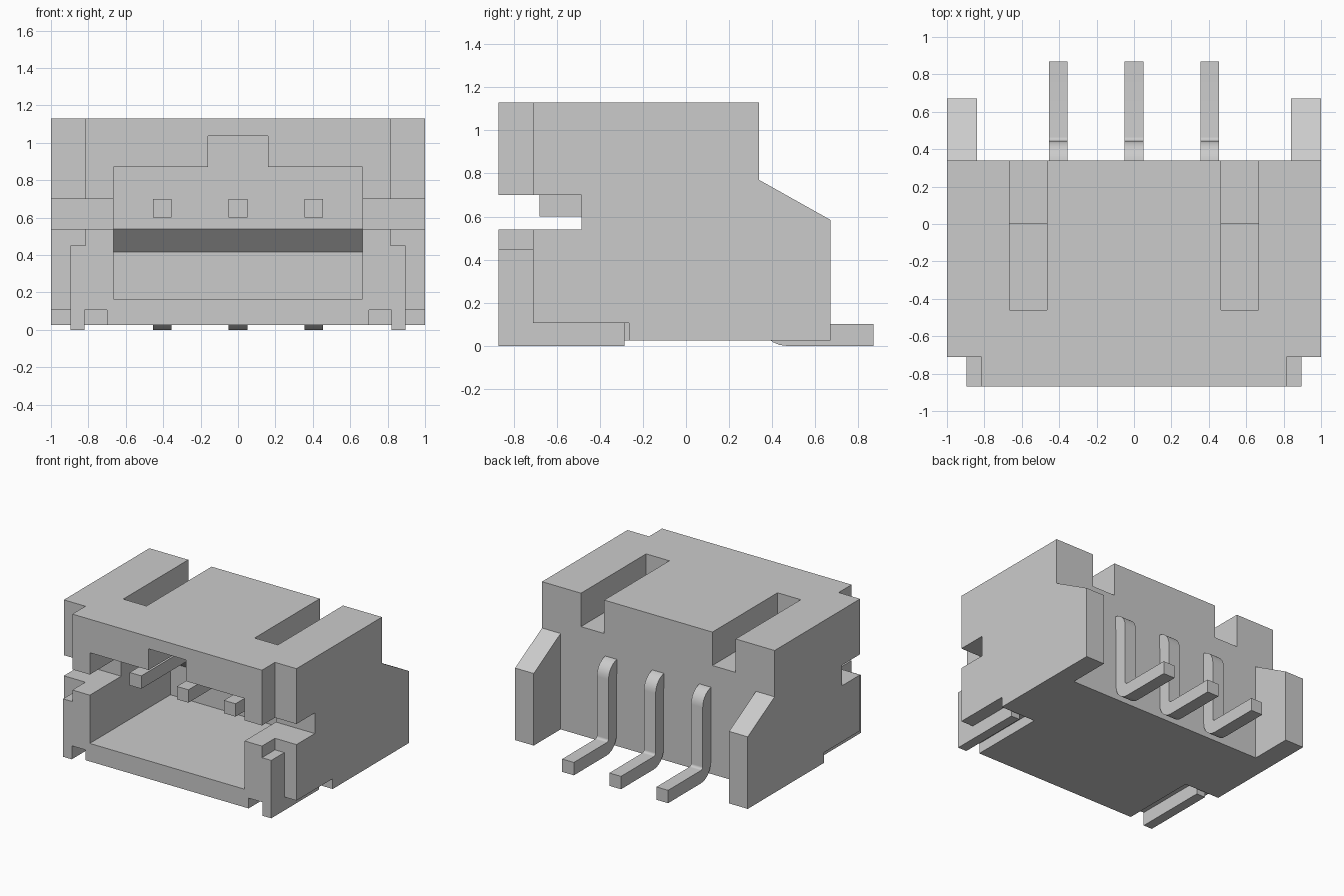
import bpy, math

cube = bpy.data.objects.get("Cube")
if cube:
    bpy.data.objects.remove(cube, do_unlink=True)

grey = bpy.data.materials.new("light_grey")
grey.use_nodes = True
COL = (0.6, 0.6, 0.6, 1.0)
grey.diffuse_color = COL
grey.node_tree.nodes["Principled BSDF"].inputs["Base Color"].default_value = COL


def extrude_x(name, profile, x0, x1):
    """Solid made from a counter-clockwise (y, z) outline swept from x0 to x1."""
    n = len(profile)
    verts = [(x, y, z) for x in (x0, x1) for y, z in profile]
    faces = [list(range(n))[::-1], list(range(n, 2 * n))]
    faces += [(i, (i + 1) % n, n + (i + 1) % n, n + i) for i in range(n)]
    mesh = bpy.data.meshes.new(name)
    mesh.from_pydata(verts, [], faces)
    mesh.materials.append(grey)
    obj = bpy.data.objects.new(name, mesh)
    bpy.context.collection.objects.link(obj)
    return obj


def box(name, x, y, z):
    x0, x1 = sorted(x)
    return extrude_x(name, [(y[0], z[0]), (y[1], z[0]), (y[1], z[1]), (y[0], z[1])], x0, x1)


def cut(target, cutter):
    mod = target.modifiers.new("cut", 'BOOLEAN')
    mod.operation = 'DIFFERENCE'
    mod.solver = 'EXACT'
    mod.object = cutter
    bpy.context.view_layer.objects.active = target
    bpy.ops.object.modifier_apply(modifier=mod.name)
    bpy.data.objects.remove(cutter, do_unlink=True)


def arc(cy, cz, r, a0, a1, steps=6):
    return [(cy + r * math.cos(math.radians(a0 + (a1 - a0) * i / steps)),
             cz + r * math.sin(math.radians(a0 + (a1 - a0) * i / steps)))
            for i in range(steps + 1)]


# Housing with sloped rear wings
housing = extrude_x("housing", [(-0.87, 0.025), (0.67, 0.025), (0.67, 0.585),
                                (0.34, 0.77), (0.34, 1.13), (-0.87, 1.13)], -1, 1)
cut(housing, box("rear_gap", (-0.84, 0.84), (0.34, 0.9), (-0.2, 1.3)))

# Front cavity with undercut back wall, and keyway in its roof
cut(housing, extrude_x("cavity", [(-1.0, 0.165), (0.12, 0.165), (0.12, 0.415),
                                  (0.0, 0.54), (0.0, 0.87), (-1.0, 0.87)], -0.665, 0.665))
cut(housing, box("keyway", (-0.16, 0.16), (-1.0, 0.0), (0.8, 1.035)))

for s in (-1, 1):
    # Roof slot: open to the cavity in front, floored behind
    cut(housing, box("slot_front", (s * 0.465, s * 0.665), (-0.46, 0.0), (0.8, 1.3)))
    cut(housing, box("slot_rear", (s * 0.465, s * 0.665), (-0.1, 0.5), (0.87, 1.3)))
    # Side wall slit
    cut(housing, box("side_slit", (s * 0.6, s * 1.2), (-1.0, -0.485), (0.54, 0.70)))
    # Stepped front corners
    cut(housing, box("upper_corner", (s * 0.815, s * 1.2), (-1.0, -0.71), (0.45, 1.3)))
    cut(housing, box("lower_corner", (s * 0.895, s * 1.2), (-1.0, -0.71), (-0.1, 0.5)))
    # Underside recess
    cut(housing, box("base_recess", (s * 0.70, s * 1.2), (-1.0, -0.265), (-0.1, 0.105)))

# Solder tabs under the front corners
for s, side in ((1, "left"), (-1, "right")):
    box("solder_tab_" + side, (s * 0.82, s * 0.895), (-0.87, -0.285), (0.0, 0.106))

# Bent pins
outline = [(-0.68, 0.60), (0.325, 0.60)]
outline += arc(0.325, 0.58, 0.02, 90, 0)[1:]
outline += arc(0.465, 0.12, 0.12, 180, 270)
outline += [(0.87, 0.0), (0.87, 0.10)]
outline += arc(0.465, 0.12, 0.02, 270, 180)
outline += arc(0.325, 0.58, 0.12, 0, 90)
outline += [(-0.68, 0.70)]
for x, label in ((-0.405, "right"), (0.0, "middle"), (0.405, "left")):
    pin = extrude_x("pin_" + label, outline, x - 0.05, x + 0.05)
    bpy.ops.object.select_all(action='DESELECT')
    pin.select_set(True)
    bpy.context.view_layer.objects.active = pin
    bpy.ops.object.shade_smooth_by_angle(angle=math.radians(30))
